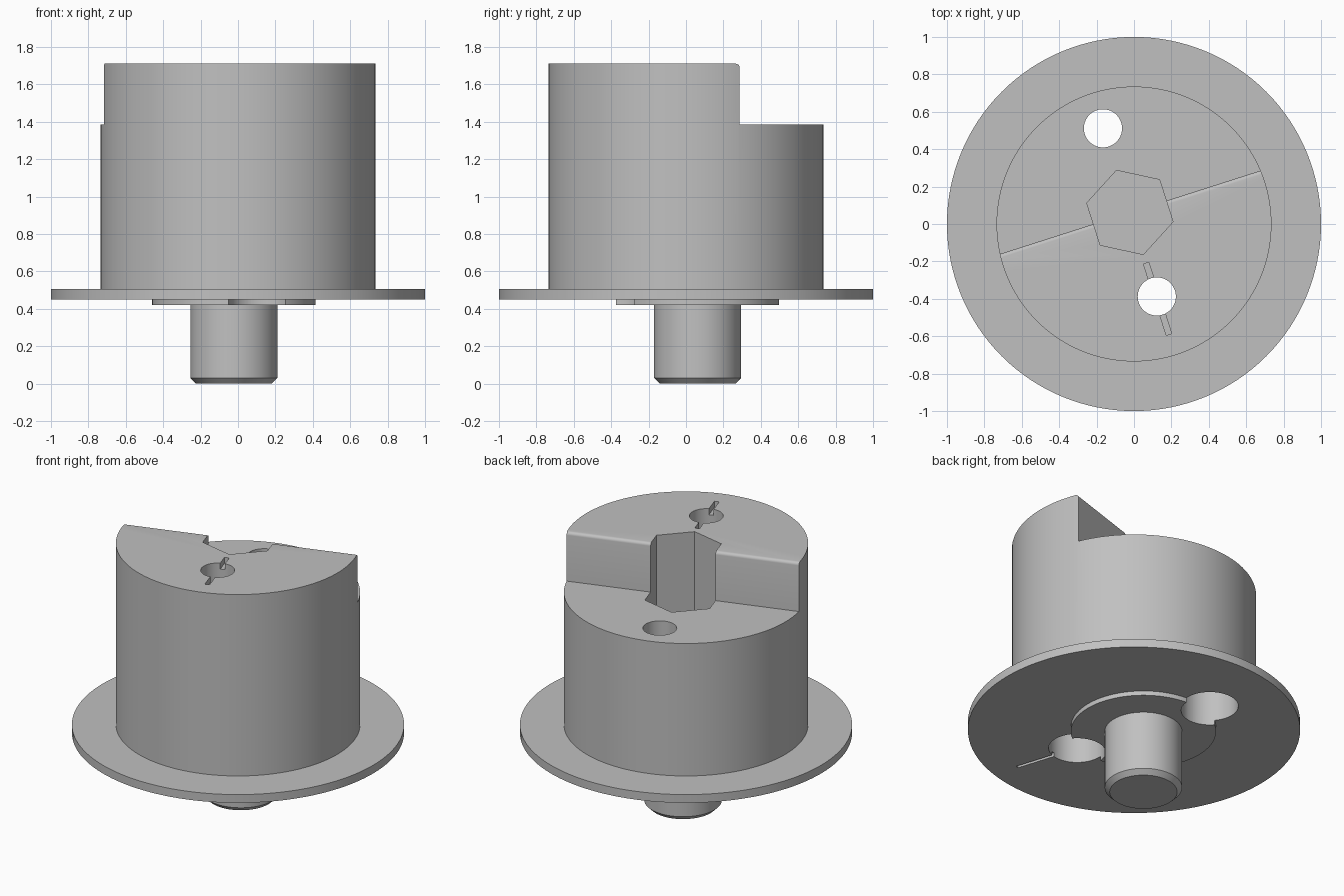
import bpy, bmesh, math
from mathutils import Matrix

if "Cube" in bpy.data.objects:
    bpy.data.objects.remove(bpy.data.objects["Cube"])

# Tilted, slightly off-centre frame shared by step, socket, bores and shaft
FRAME = Matrix.Translation((-0.022, 0.062, 0)) @ Matrix.Rotation(math.radians(17.75), 4, 'Z')
TOP, STEP, ROUND = 1.71, 1.385, 0.02

grey = bpy.data.materials.new("plain_grey")
grey.diffuse_color = (0.53, 0.53, 0.53, 1)
grey.use_nodes = True
grey.node_tree.nodes["Principled BSDF"].inputs["Base Color"].default_value = grey.diffuse_color


def make(name, bm, matrix):
    bmesh.ops.recalc_face_normals(bm, faces=bm.faces[:])
    bm.transform(matrix)
    mesh = bpy.data.meshes.new(name)
    bm.to_mesh(mesh)
    bm.free()
    mesh.materials.append(grey)
    obj = bpy.data.objects.new(name, mesh)
    bpy.context.collection.objects.link(obj)
    return obj


def lathe(name, profile, matrix=FRAME, sides=96):
    """Closed solid of revolution from (radius, z) points, bottom to top."""
    bm = bmesh.new()
    angles = [math.pi / 2 + math.tau * i / sides for i in range(sides)]
    rings = [[bm.verts.new((r * math.cos(a), r * math.sin(a), z)) for a in angles]
             for r, z in profile]
    for low, high in zip(rings, rings[1:]):
        for i in range(sides):
            j = (i + 1) % sides
            bm.faces.new((low[i], low[j], high[j], high[i]))
    bm.faces.new(rings[0][::-1])
    bm.faces.new(rings[-1])
    return make(name, bm, matrix)


def prism(name, profile, half_width):
    """Extrude (y, z) points along local x."""
    bm = bmesh.new()
    face = bm.faces.new([bm.verts.new((-half_width, y, z)) for y, z in profile])
    out = bmesh.ops.extrude_face_region(bm, geom=[face])
    moved = [v for v in out["geom"] if isinstance(v, bmesh.types.BMVert)]
    bmesh.ops.translate(bm, verts=moved, vec=(2 * half_width, 0, 0))
    return make(name, bm, FRAME)


def box(name, y0, y1, z0, z1, half_width):
    return prism(name, [(y0, z0), (y1, z0), (y1, z1), (y0, z1)], half_width)


def combine(target, tool, operation):
    mod = target.modifiers.new("combine", 'BOOLEAN')
    mod.operation, mod.solver, mod.object = operation, 'EXACT', tool
    bpy.context.view_layer.objects.active = target
    bpy.ops.object.modifier_apply(modifier=mod.name)
    bpy.data.objects.remove(tool)


# Flange and drum in one turned piece
body = lathe("flanged_body", [(1, 0.45), (1, 0.505), (0.735, 0.505), (0.735, TOP)],
             Matrix.Identity(4), 128)

# Raised disc and chamfered shaft underneath
shaft = lathe("shaft", [(0.203, 0), (0.233, 0.03), (0.233, 0.42), (0.437, 0.42), (0.437, 0.475)])
combine(body, shaft, 'UNION')

# Step across the drum, with a rounded upper edge
arc = [(-ROUND + ROUND * math.cos(a), TOP - ROUND + ROUND * math.sin(a))
       for a in (math.pi / 2 * i / 5 for i in range(6))]
step = prism("step_cutter", [(0, STEP)] + arc + [(-ROUND, 1.9), (1.3, 1.9), (1.3, STEP)], 1.3)
combine(body, step, 'DIFFERENCE')

# Hexagonal socket
combine(body, lathe("socket_cutter", [(0.236, 0.52), (0.236, 1.9)], sides=6), 'DIFFERENCE')

# Two counterbored through holes
for side in (-1, 1):
    bore = lathe("bore_cutter", [(0.172, 0.3), (0.172, 1.0), (0.102, 1.0), (0.102, 1.9)],
                 FRAME @ Matrix.Translation((0, 0.472 * side, 0)), 64)
    combine(body, bore, 'DIFFERENCE')

# Shallow slots on the top face and under the flange
combine(body, box("top_slot_cutter", -0.685, -0.285, TOP - 0.04, 1.9, 0.015), 'DIFFERENCE')
combine(body, box("lower_slot_cutter", -0.90, -0.50, 0.3, 0.475, 0.01), 'DIFFERENCE')

bpy.ops.object.select_all(action='DESELECT')
body.select_set(True)
bpy.context.view_layer.objects.active = body
bpy.ops.object.shade_smooth_by_angle(angle=math.radians(25))
